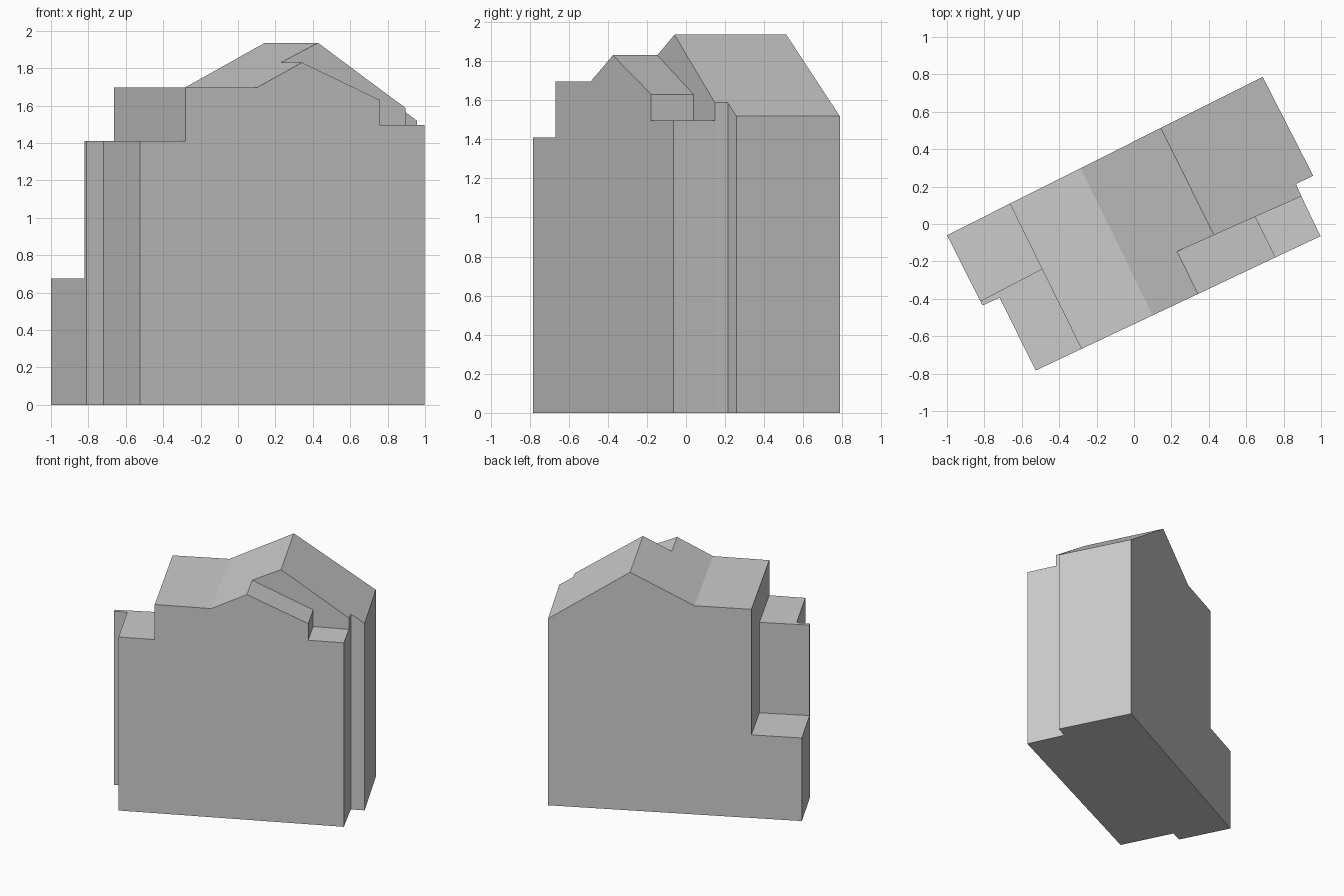
import bpy, bmesh
from mathutils import Vector

if "Cube" in bpy.data.objects:
    bpy.data.objects.remove(bpy.data.objects["Cube"])

# Plan corners of the building
P = {
    'a': (-1.0, -.06), 'b': (.688, .787), 'c': (.958, .258), 'c2': (.866, .214),
    'd': (.997, -.065), 'e': (-.525, -.783), 'w1': (-.822, -.412),
    'w2': (-.81, -.436), 'w3': (-.719, -.394),
    'g1': (.23, -.147), 'g4': (.895, .148),
}


def on_line(p, q, x):
    """Plan point at x on the straight line from p to q."""
    (x0, y0), (x1, y1) = P[p], P[q]
    return (x, y0 + (y1 - y0) * (x - x0) / (x1 - x0))


# Points along the back wall, the front wall and the inner gable wall
for name, x in (('s0', -.664), ('s1', -.285), ('s2', .143)):
    P[name] = on_line('a', 'b', x)
for name, x in (('f0', -.281), ('f1', .10), ('f2', .342), ('f3', .757)):
    P[name] = on_line('e', 'd', x)
for name, x in (('g2', .428), ('g3', .649)):
    P[name] = on_line('g1', 'g4', x)
P['m0'] = on_line('s0', 'f0', -.492)

# Height levels
STEP, WING, FLAT, TERRACE = .675, 1.41, 1.695, 1.495
RIDGE, FRIDGE, FEAVE, NOTCH, EAVE = 1.935, 1.83, 1.63, 1.587, 1.518

bm = bmesh.new()


def face(*pts):
    bm.faces.new([bm.verts.new(Vector((*P[k], z))) for k, z in pts])


def level(z, names):
    face(*[(k, z) for k in names.split()])


def wall(p, q, zp, zq, low=0):
    face((p, low), (q, low), (q, zq), (p, zp))


# Floor, low step, wing roof, flat roof and terrace
level(0, 'a b c c2 g4 d e w3 w2 w1')
level(STEP, 'a s0 m0 w1')
level(WING, 'm0 w1 w2 w3 e f0')
level(FLAT, 's0 s1 f1 f0')
level(TERRACE, 'g3 g4 d f3')

# Sloped roofs
face(('s1', FLAT), ('s2', RIDGE), ('g2', RIDGE), ('g1', FRIDGE), ('f2', FRIDGE), ('f1', FLAT))
face(('s2', RIDGE), ('b', EAVE), ('c', EAVE), ('c2', NOTCH), ('g4', NOTCH), ('g2', RIDGE))
face(('g1', FRIDGE), ('g3', FEAVE), ('f3', FEAVE), ('f2', FRIDGE))

# Front and back facades
face(('e', 0), ('d', 0), ('d', TERRACE), ('f3', TERRACE), ('f3', FEAVE), ('f2', FRIDGE),
     ('f1', FLAT), ('f0', FLAT), ('f0', WING), ('e', WING))
face(('a', 0), ('b', 0), ('b', EAVE), ('s2', RIDGE), ('s1', FLAT), ('s0', FLAT),
     ('s0', STEP), ('a', STEP))

# Right end walls with the notch
wall('d', 'g4', TERRACE, TERRACE)
face(('g4', 0), ('c2', 0), ('c2', NOTCH), ('g4', NOTCH), ('g4', TERRACE))
wall('c2', 'c', NOTCH, EAVE)
wall('c', 'b', EAVE, EAVE)

# Left end walls
wall('a', 'w1', STEP, STEP)
face(('w1', 0), ('w2', 0), ('w2', WING), ('w1', WING), ('w1', STEP))
wall('w2', 'w3', WING, WING)
wall('w3', 'e', WING, WING)

# Walls between roof levels
wall('w1', 'm0', WING, WING, STEP)
face(('s0', STEP), ('s0', FLAT), ('f0', FLAT), ('f0', WING), ('m0', WING), ('m0', STEP))
face(('g1', FRIDGE), ('g2', RIDGE), ('g4', NOTCH), ('g4', TERRACE), ('g3', TERRACE), ('g3', FEAVE))
wall('g3', 'f3', FEAVE, FEAVE, TERRACE)

# Weld into one closed building shell
bmesh.ops.remove_doubles(bm, verts=bm.verts[:], dist=1e-4)
bmesh.ops.recalc_face_normals(bm, faces=bm.faces[:])
mesh = bpy.data.meshes.new('building')
bm.to_mesh(mesh)
bm.free()
bpy.context.collection.objects.link(bpy.data.objects.new('building', mesh))
